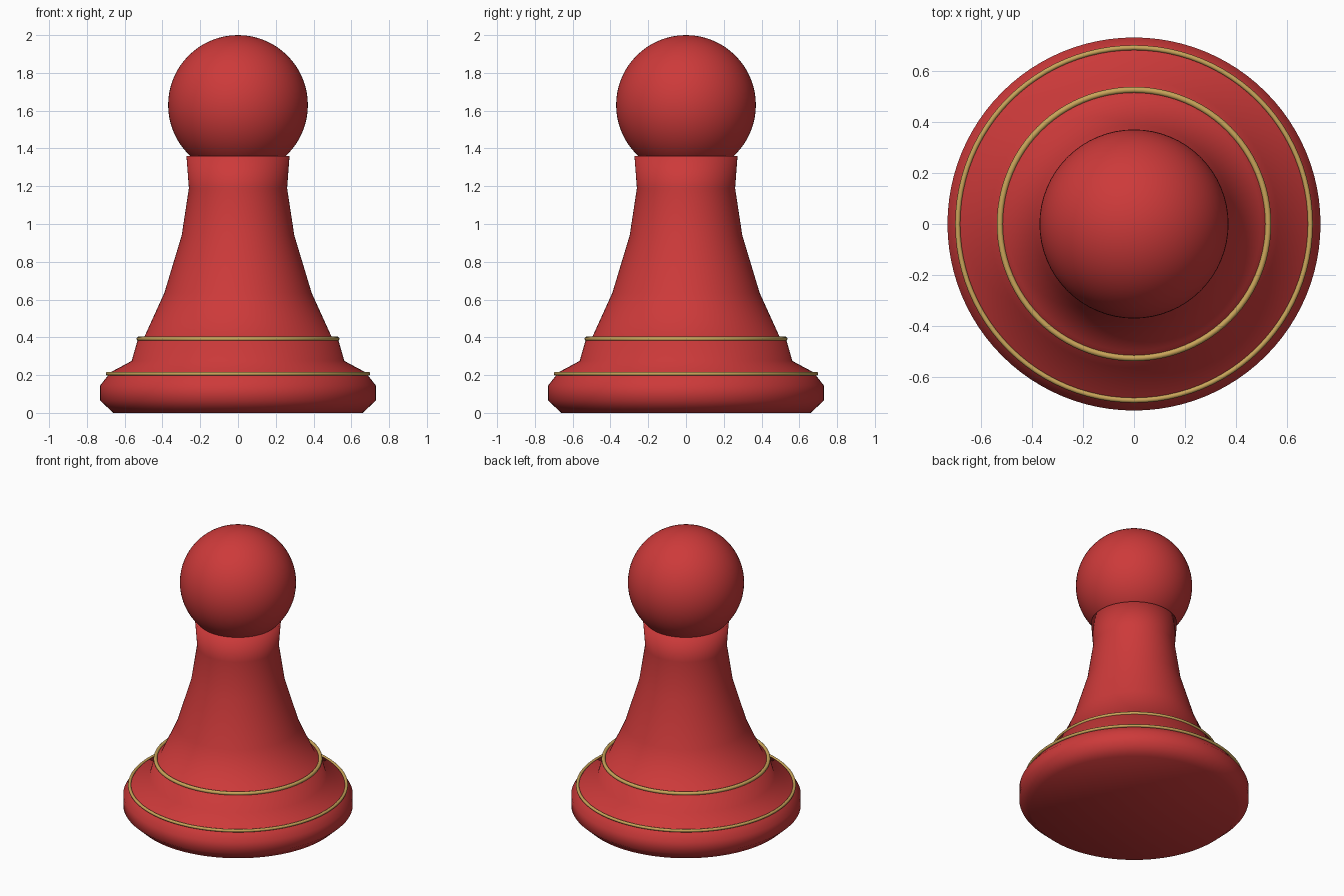
import bpy
import bmesh
import math

cube = bpy.data.objects.get("Cube")
if cube:
    bpy.data.objects.remove(cube, do_unlink=True)


def make_material(name, color):
    mat = bpy.data.materials.new(name)
    mat.use_nodes = True
    mat.diffuse_color = color
    bsdf = next(n for n in mat.node_tree.nodes if n.type == 'BSDF_PRINCIPLED')
    bsdf.inputs["Base Color"].default_value = color
    bsdf.inputs["Roughness"].default_value = 0.5
    return mat


red = make_material("red", (0.61, 0.042, 0.042, 1))
gold = make_material("gold", (0.58, 0.37, 0.10, 1))


def finish(obj, name, mat):
    obj.name = obj.data.name = name
    obj.data.materials.append(mat)
    obj.data.shade_smooth()


def lathe(name, profile, mat, steps=96):
    """Spin a radius/height profile around the z axis."""
    bm = bmesh.new()
    verts = [bm.verts.new((r, 0, z)) for r, z in profile]
    edges = [bm.edges.new(pair) for pair in zip(verts, verts[1:])]
    bmesh.ops.spin(bm, geom=verts + edges, cent=(0, 0, 0), axis=(0, 0, 1),
                   angle=math.tau, steps=steps)
    bmesh.ops.remove_doubles(bm, verts=bm.verts, dist=0.0005)
    bmesh.ops.recalc_face_normals(bm, faces=bm.faces)
    mesh = bpy.data.meshes.new(name)
    bm.to_mesh(mesh)
    bm.free()
    obj = bpy.data.objects.new(name, mesh)
    bpy.context.collection.objects.link(obj)
    finish(obj, name, mat)


def ring(name, radius, thickness, z):
    bpy.ops.mesh.primitive_torus_add(
        major_radius=radius, minor_radius=thickness, major_segments=96,
        minor_segments=12, location=(0, 0, z))
    finish(bpy.context.object, name, gold)


# Foot, collar and tapering stem
lathe("body", [(0, 0), (0.66, 0), (0.73, 0.065), (0.73, 0.145),
               (0.675, 0.215), (0.563, 0.275), (0.53, 0.39), (0.497, 0.40),
               (0.39, 0.635), (0.298, 0.94), (0.26, 1.19), (0.273, 1.36),
               (0, 1.36)], red)

# Ball head
bpy.ops.mesh.primitive_uv_sphere_add(segments=64, ring_count=32, radius=0.37,
                                     location=(0, 0, 1.63))
finish(bpy.context.object, "head", red)

# Gold trim
ring("collar_ring", 0.525, 0.012, 0.392)
ring("foot_ring", 0.69, 0.01, 0.207)
